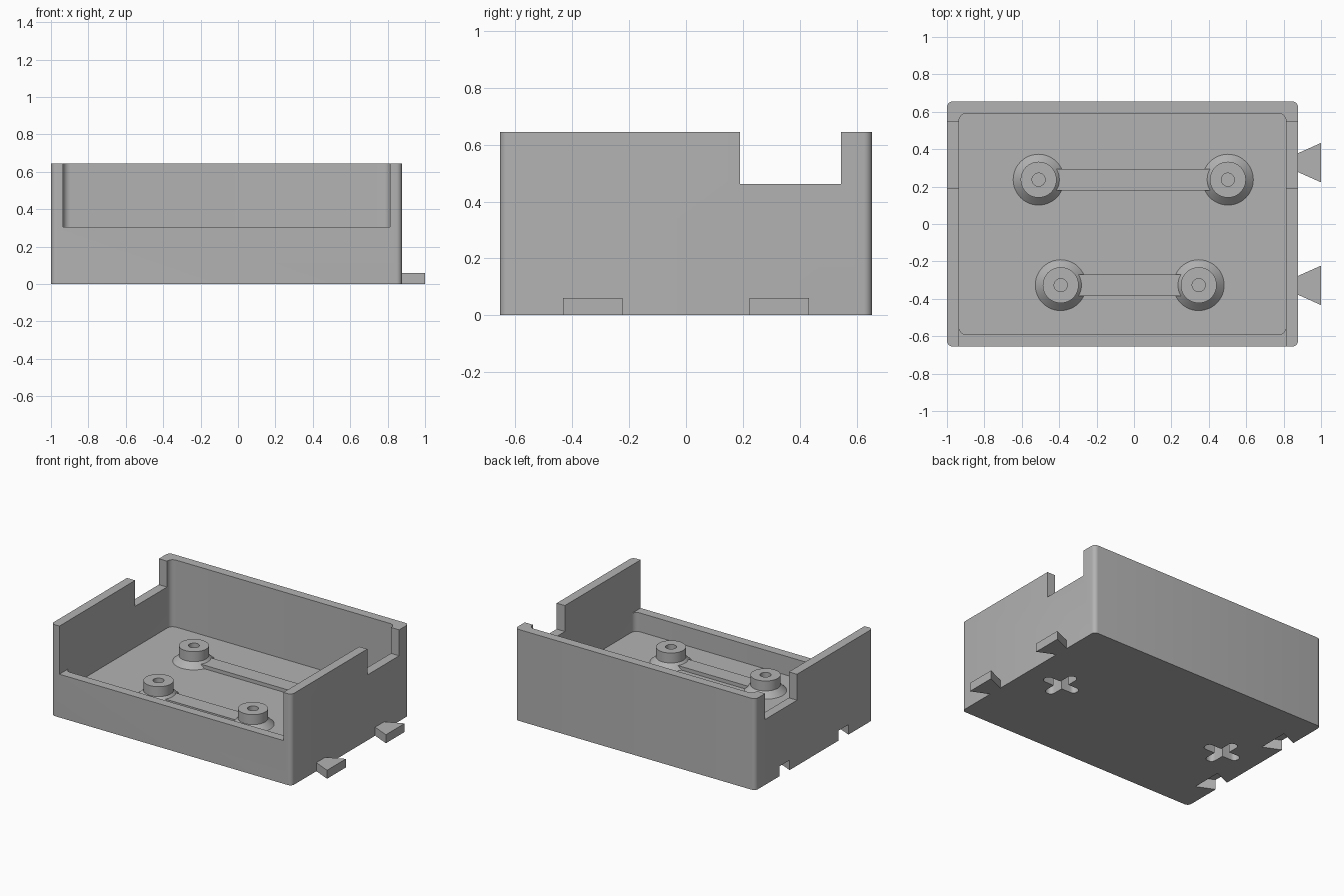
import bpy, bmesh, math
from mathutils import Vector

cube = bpy.data.objects.get("Cube")
if cube:
    bpy.data.objects.remove(cube)

gray = bpy.data.materials.new("plain gray")
gray.use_nodes = True
COLOR = (0.45, 0.45, 0.45, 1)
gray.diffuse_color = COLOR
gray.node_tree.nodes["Principled BSDF"].inputs["Base Color"].default_value = COLOR


def make(name, bm):
    bmesh.ops.recalc_face_normals(bm, faces=bm.faces)
    mesh = bpy.data.meshes.new(name)
    bm.to_mesh(mesh)
    bm.free()
    mesh.materials.append(gray)
    obj = bpy.data.objects.new(name, mesh)
    bpy.context.collection.objects.link(obj)
    return obj


def activate(obj):
    bpy.ops.object.select_all(action='DESELECT')
    obj.select_set(True)
    bpy.context.view_layer.objects.active = obj


def prism(name, points, z0, z1):
    bm = bmesh.new()
    face = bm.faces.new([bm.verts.new((x, y, z0)) for x, y in points])
    ext = bmesh.ops.extrude_face_region(bm, geom=[face])
    top = [v for v in ext["geom"] if isinstance(v, bmesh.types.BMVert)]
    bmesh.ops.translate(bm, verts=top, vec=(0, 0, z1 - z0))
    return make(name, bm)


def block(name, x0, x1, y0, y1, z0, z1, r=0):
    if not r:
        return prism(name, [(x0, y0), (x1, y0), (x1, y1), (x0, y1)], z0, z1)
    corners = [(x1 - r, y1 - r), (x0 + r, y1 - r), (x0 + r, y0 + r), (x1 - r, y0 + r)]
    pts = []
    for q, (cx, cy) in enumerate(corners):
        for k in range(7):
            a = math.pi / 2 * (q + k / 6)
            pts.append((cx + r * math.cos(a), cy + r * math.sin(a)))
    return prism(name, pts, z0, z1)


def cut(target, cutter):
    cutter.hide_render = True
    mod = target.modifiers.new("cut", 'BOOLEAN')
    mod.operation = 'DIFFERENCE'
    mod.solver = 'EXACT'
    mod.object = cutter
    activate(target)
    bpy.ops.object.modifier_apply(modifier=mod.name)
    bpy.data.objects.remove(cutter)


def dovetail(name, x, y, z0, z1, grow=0):
    a, b = 0.05 + grow, 0.105 + grow
    return prism(name, [(x, y - a), (x + 0.123, y - b), (x + 0.123, y + b), (x, y + a)], z0, z1)


# Outer dimensions
LEFT, RIGHT, DEPTH, HEIGHT = -1.0, 0.877, 0.655, 0.645
WALL, FLOOR = 0.064, 0.172
MID = (LEFT + RIGHT) / 2
IN_L, IN_R, IN_Y = LEFT + WALL, RIGHT - WALL, DEPTH - WALL

# Open tray
tray = block("tray", LEFT, RIGHT, -DEPTH, DEPTH, 0, HEIGHT, 0.03)
cut(tray, block("cavity", IN_L, IN_R, -IN_Y, IN_Y, FLOOR, 1, 0.04))

# Low front wall and side wall windows
cut(tray, block("front_opening", IN_L, IN_R, -1, -IN_Y + 0.04, 0.305, 1))
cut(tray, block("side_window", -1.2, 1.2, 0.19, 0.545, 0.462, 1))

# Dovetail sockets on one end, tabs on the other
for i, y in enumerate((-0.328, 0.328)):
    cut(tray, dovetail("socket", LEFT - 0.001, y, -0.1, 0.07, 0.005))
    dovetail(f"dovetail_tab_{i + 1}", RIGHT - 0.001, y, 0, 0.06)

# Cross shaped hanging pockets in the underside
for x in (MID - 0.667, MID + 0.667):
    for hx, hy in ((0.135, 0.033), (0.033, 0.135)):
        cut(tray, block("pocket", x - hx, x + hx, -hy, hy, -0.1, 0.11, 0.03))

# Screw standoffs with conical feet, joined in pairs by low ribs
PROFILE = [(0.136, FLOOR - 0.01), (0.136, FLOOR), (0.096, 0.212), (0.096, 0.282),
           (0.035, 0.282), (0.035, 0.19), (0, 0.19)]


def standoff(name, x, y):
    bm = bmesh.new()
    verts = [bm.verts.new((r, 0, z)) for r, z in PROFILE]
    edges = [bm.edges.new(pair) for pair in zip(verts, verts[1:])]
    bmesh.ops.spin(bm, geom=verts + edges, cent=(0, 0, 0), axis=(0, 0, 1),
                   angle=math.tau, steps=48)
    bmesh.ops.remove_doubles(bm, verts=bm.verts, dist=0.0005)
    rim = [e for e in bm.edges if e.is_boundary]
    bmesh.ops.holes_fill(bm, edges=rim, sides=0)
    bmesh.ops.translate(bm, verts=bm.verts, vec=Vector((x, y, 0)))
    return make(name, bm)


for row, y, x0, x1 in (("back", 0.237, -0.51, 0.502), ("front", -0.327, -0.392, 0.346)):
    standoff(f"{row}_standoff_right", x0, y)
    standoff(f"{row}_standoff_left", x1, y)
    block(f"{row}_rib", x0 + 0.075, x1 - 0.075, y - 0.058, y + 0.058, FLOOR - 0.01, FLOOR + 0.025)

# Smooth the rounded faces, keep crisp edges
for obj in list(bpy.context.collection.objects):
    if obj.type == 'MESH' and obj.data.materials and obj.data.materials[0] == gray:
        activate(obj)
        bpy.ops.object.shade_smooth_by_angle(angle=math.radians(30))
